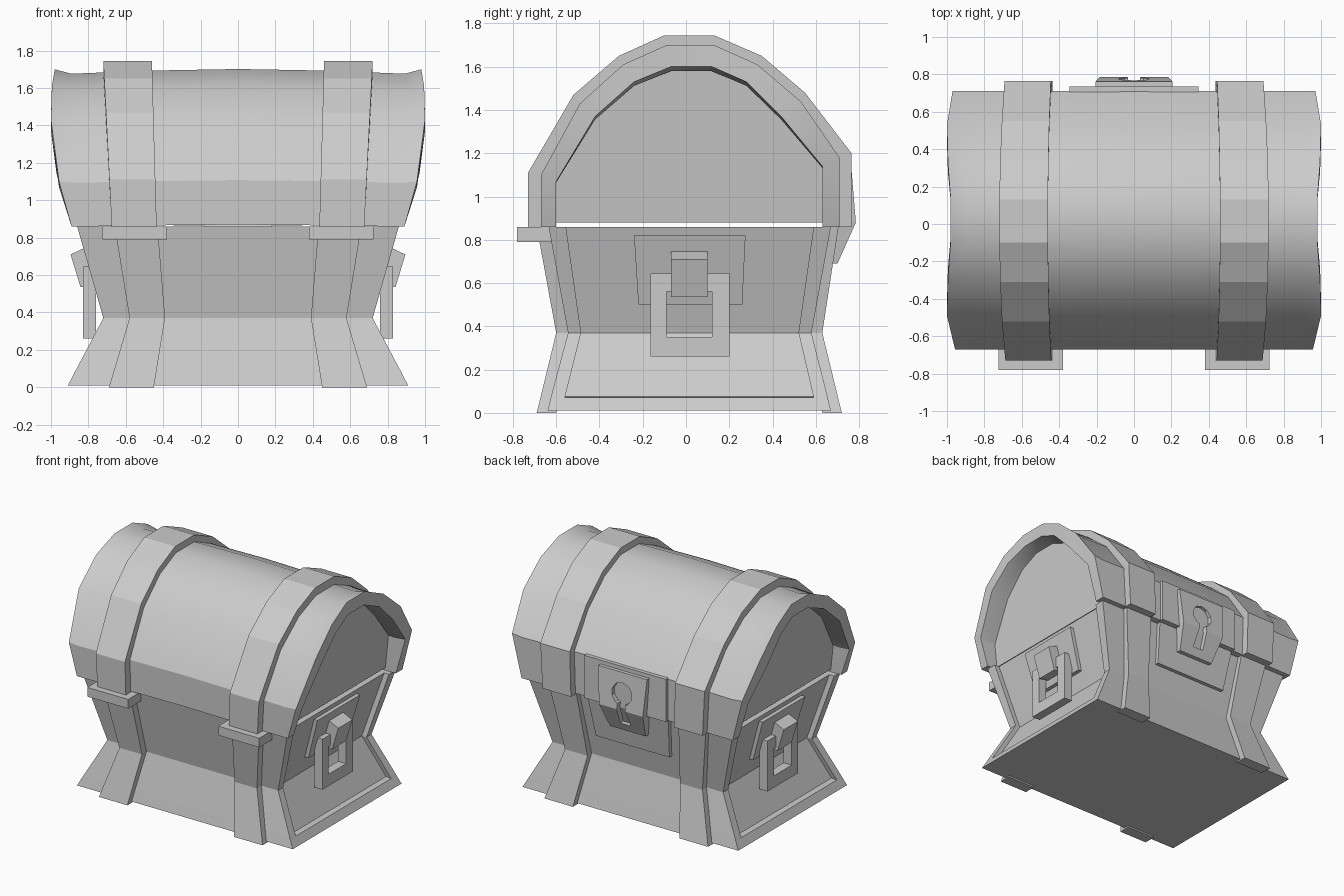
import bpy, bmesh, math

if "Cube" in bpy.data.objects:
    bpy.data.objects.remove(bpy.data.objects["Cube"])


def loft(name, rings, loop=False):
    """Skin equal-length closed rings; cap the ends with strips, or join last ring to first."""
    bm = bmesh.new()
    vs = [[bm.verts.new(p) for p in r] for r in rings]
    n = len(rings[0])
    pairs = list(zip(vs, vs[1:])) + ([(vs[-1], vs[0])] if loop else [])
    for a, b in pairs:
        for i in range(n):
            j = (i + 1) % n
            bm.faces.new((a[i], a[j], b[j], b[i]))
    if not loop:
        for r in (vs[0], vs[-1]):
            for i in range(n // 2 - 1):
                bm.faces.new((r[i], r[i + 1], r[n - 2 - i], r[n - 1 - i]))
    bmesh.ops.remove_doubles(bm, verts=bm.verts, dist=1e-5)
    bmesh.ops.recalc_face_normals(bm, faces=bm.faces)
    me = bpy.data.meshes.new(name)
    bm.to_mesh(me)
    bm.free()
    ob = bpy.data.objects.new(name, me)
    bpy.context.collection.objects.link(ob)
    return ob


def rect(x0, x1, y0, y1, z):
    return [(x0, y0, z), (x1, y0, z), (x1, y1, z), (x0, y1, z)]


def box(name, x0, x1, y0, y1, z0, z1):
    return loft(name, [rect(x0, x1, y0, y1, z0), rect(x0, x1, y0, y1, z1)])


def lerp(a, b, t):
    return a + (b - a) * t


# Body: pinched waist, with a recessed panel in each end
def body_ring(z, x, y0, y1, inset, recess):
    half = [(x, y0), (x, y0 + inset), (x - recess, y0 + inset),
            (x - recess, y1 - inset), (x, y1 - inset), (x, y1)]
    return [(a, b, z) for a, b in half] + [(-a, b, z) for a, b in reversed(half)]


loft("chest_body", [body_ring(*r) for r in (
    (0.01, 0.91, -0.64, 0.67, 0.075, 0),
    (0.07, 0.878, -0.625, 0.655, 0.065, 0),
    (0.075, 0.876, -0.624, 0.654, 0.065, 0.04),
    (0.37, 0.72, -0.545, 0.58, 0.06, 0.04),
    (0.86, 0.86, -0.635, 0.67, 0.08, 0.04))])

# Lid shell: arched C section, slightly bulged in the middle and flared at the ends
LID_OUT = [(-.67, .86), (-.67, 1.10), (-.49, 1.43), (-.29, 1.61), (-.09, 1.70),
           (.13, 1.70), (.33, 1.61), (.53, 1.44), (.71, 1.18), (.71, .86)]
LID_IN = [(-.60, .86), (-.60, 1.07), (-.42, 1.37), (-.24, 1.53), (-.07, 1.60),
          (.12, 1.60), (.28, 1.53), (.44, 1.37), (.63, 1.14), (.63, .86)]
BAND = [(-.73, .86), (-.73, 1.11), (-.52, 1.47), (-.31, 1.65), (-.10, 1.745),
        (.13, 1.745), (.35, 1.65), (.55, 1.48), (.765, 1.20), (.765, .86)]
END_X = [.89, .957, 1.0, .995, .98, .98, .995, 1.0, .97, .89]


def lid_ring(t, stretch, lift):
    ring = []
    for prof, xs in ((LID_OUT, END_X), (LID_IN[::-1], END_X[::-1])):
        ring += [(t * x, y, .86 + lift + (z - .86) * stretch)
                 for (y, z), x in zip(prof, xs)]
    return ring


lid = loft("lid_shell", [lid_ring(*s) for s in (
    (-1, 1, 0), (-.91, .972, 0), (-.47, .985, .006), (0, .99, .01),
    (.47, .985, .006), (.91, .972, 0), (1, 1, 0))])
bpy.context.view_layer.objects.active = lid
lid.select_set(True)
bpy.ops.object.shade_smooth_by_angle(angle=math.radians(26))
lid.select_set(False)

for s, side in ((1, "right"), (-1, "left")):
    # Recessed lid end panel
    pts = [(y * 1.02, max(z, .88) + (.01 if z > 1 else 0)) for y, z in LID_IN]
    loft("lid_end_panel_" + side, [
        [(s * (d + .1 * (z - .86)), y, z) for y, z in pts] for d in (.77, .80)])

    # Lid band over the arch
    rings = []
    for (yo, zo), (y1, z1), (y2, z2) in zip(BAND, LID_OUT, LID_IN):
        t = (zo - .86) / .885
        a, b = s * lerp(.435, .46, t), s * lerp(.675, .72, t)
        yi, zi = (y1 + y2) / 2, (z1 + z2) / 2
        rings.append([(a, yi, zi), (b, yi, zi), (b, yo, zo), (a, yo, zo)])
    loft("lid_band_" + side, rings)

    # Body bands, front and back
    for name, ys in (("front", ((-.60, -.69), (-.50, -.60), (-.60, -.69))),
                     ("back", ((.63, .72), (.54, .63), (.63, .705)))):
        xs = ((.45, .69), (.39, .58), (.43, .66))
        loft(f"body_band_{name}_{side}", [
            rect(s * a, s * b, yi, yo, z)
            for (a, b), (yi, yo), z in zip(xs, ys, (0, .37, .86))])

    # Hinge block
    box("hinge_" + side, s * .38, s * .725, -.78, -.60, .79, .86)

    # Handle: wall plate, mount and square ring
    loft("handle_plate_" + side, [
        rect(s * .69, s * .747, -.22, .26, .50),
        rect(s * .78, s * .839, -.24, .275, .82)])
    mount = [(.76, .55), (.842, .535), (.895, .71), (.81, .75)]
    loft("handle_mount_" + side, [
        [(s * x, y, z) for x, z in mount] for y in (-.07, .10)])

    def square(x, y0, y1, z0, z1):
        return [(s * x, y0, z0), (s * x, y1, z0), (s * x, y1, z1), (s * x, y0, z1)]
    outer, inner = (-.165, .20, .26, .645), (-.09, .12, .35, .56)
    loft("handle_ring_" + side, [square(.76, *outer), square(.828, *outer),
                                 square(.828, *inner), square(.76, *inner)], loop=True)

# Lock backing plates on lid and body
box("lock_plate_lid", -.345, .345, .68, .735, .865, 1.19)
loft("lock_plate_body", [rect(-.31, .31, .58, .642, .55), rect(-.34, .34, .64, .70, .86)])

# Lock with folded lower edge and keyhole
lock = loft("lock", [rect(-.15, .15, .62, .70, .69),
                     rect(-.185, .185, .68, .785, .88),
                     rect(-.205, .205, .70, .762, 1.16)])
bpy.ops.mesh.primitive_cylinder_add(vertices=10, radius=.085, depth=.2,
                                    location=(0, .845, 1.0),
                                    rotation=(math.pi / 2, 0, 0))
hole = bpy.context.object
hole.name = "keyhole_round_cutter"
slot = loft("keyhole_slot_cutter", [rect(-.045, .045, .69, .9, .75),
                                    rect(-.035, .035, .745, .9, .88),
                                    rect(-.025, .025, .745, .9, 1.0)])
for cutter in (hole, slot):
    m = lock.modifiers.new(cutter.name, 'BOOLEAN')
    m.operation = 'DIFFERENCE'
    m.object = cutter
    cutter.hide_render = True
    cutter.hide_set(True)
